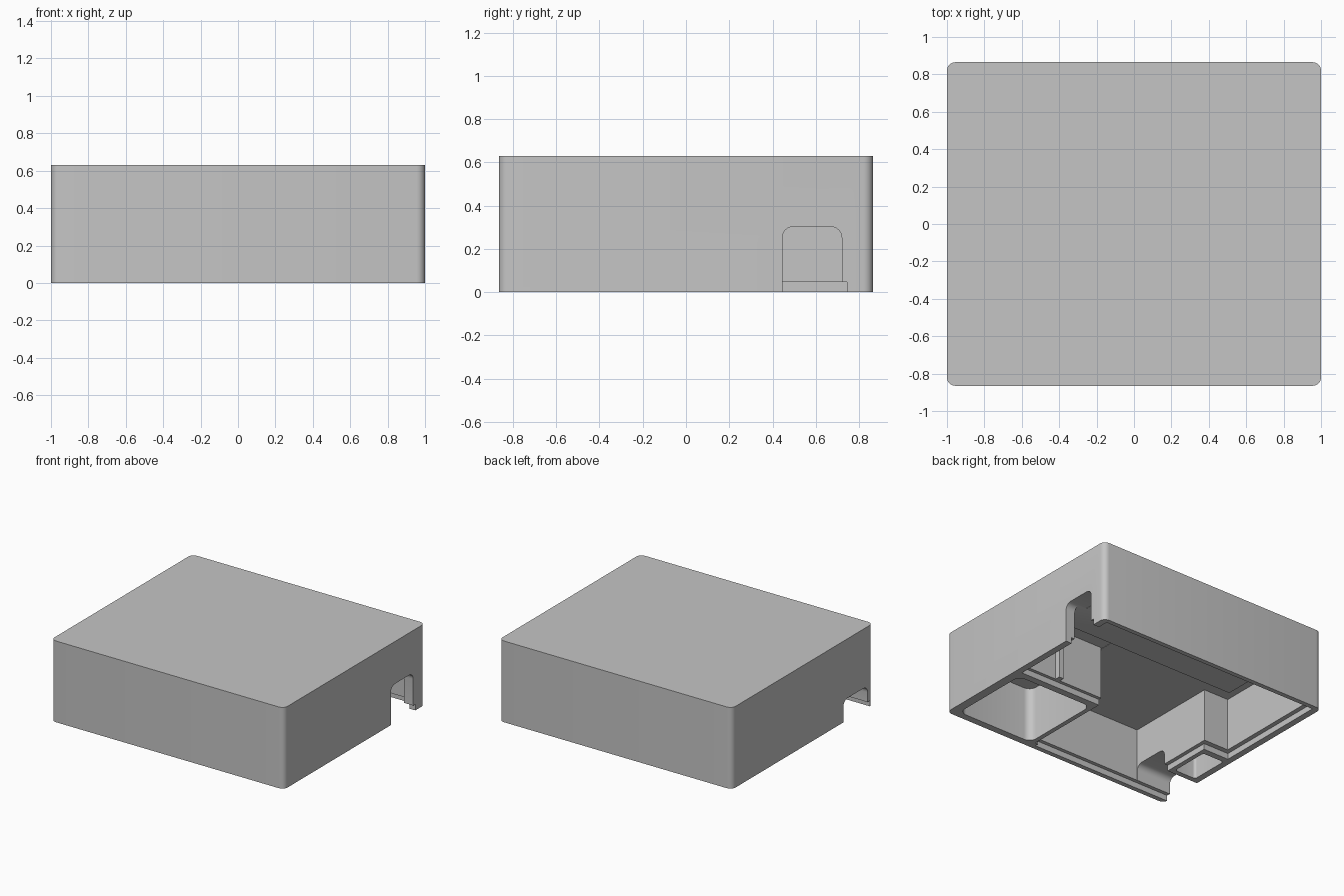
import bpy, bmesh, math

cube = bpy.data.objects.get("Cube")
if cube:
    bpy.data.objects.remove(cube, do_unlink=True)

grey = bpy.data.materials.new("mid_grey")
grey.use_nodes = True
colour = (0.56, 0.56, 0.56, 1)
grey.diffuse_color = colour
grey.node_tree.nodes["Principled BSDF"].inputs["Base Color"].default_value = colour


def block(name, xs, ys, zs, radius=0.0, axis=2):
    """Box between limits, with edges parallel to one axis rounded."""
    bm = bmesh.new()
    bmesh.ops.create_cube(bm, size=1)
    for v in bm.verts:
        for i, (lo, hi) in enumerate((xs, ys, zs)):
            v.co[i] = hi if v.co[i] > 0 else lo
    if radius:
        edges = [e for e in bm.edges
                 if abs((e.verts[0].co - e.verts[1].co).normalized()[axis]) > 0.9]
        bmesh.ops.bevel(bm, geom=edges, offset=radius, segments=6,
                        profile=0.5, affect='EDGES')
    bmesh.ops.recalc_face_normals(bm, faces=bm.faces)
    mesh = bpy.data.meshes.new(name)
    bm.to_mesh(mesh)
    bm.free()
    mesh.materials.append(grey)
    obj = bpy.data.objects.new(name, mesh)
    bpy.context.collection.objects.link(obj)
    return obj


def cut(target, *args):
    """Subtract a block from the target."""
    cutter = block("cutter", *args)
    cutter.hide_render = True
    mod = target.modifiers.new("cut", 'BOOLEAN')
    mod.operation = 'DIFFERENCE'
    mod.solver = 'EXACT'
    mod.object = cutter
    bpy.context.view_layer.update()
    bpy.context.view_layer.objects.active = target
    bpy.ops.object.modifier_apply(modifier=mod.name)
    bpy.data.objects.remove(cutter, do_unlink=True)


LOW = -0.1
housing = block("housing", (-1, 1), (-0.865, 0.865), (0, 0.63), 0.045)

# Open interior around the bosses, with a lower ceiling over the cable channel
cut(housing, (-0.70, 0.24), (-0.80, 0.225), (LOW, 0.455))
cut(housing, (-0.915, -0.69), (-0.06, 0.80), (LOW, 0.456))
cut(housing, (0.23, 0.92), (-0.075, 0.226), (LOW, 0.457))
cut(housing, (-0.71, 0.921), (0.21, 0.801), (LOW, 0.30))

# Closed pockets in the bosses
cut(housing, (0.275, 0.93), (-0.81, -0.155), (LOW, 0.42), 0.06)
cut(housing, (-0.95, -0.765), (-0.46, -0.15), (LOW, 0.40), 0.02)

# Cable openings through both side walls, open at the bottom
cut(housing, (0.85, 1.1), (0.445, 0.72), (LOW, 0.302), 0.05, 0)
cut(housing, (-1.1, -0.68), (-0.798, -0.50), (LOW, 0.17), 0.05, 0)

# Shallow seat for the cover, running out through both openings
cut(housing, (-0.73, 0.215), (-0.828, 0.30), (LOW, 0.045))
cut(housing, (-0.95, 0.949), (-0.10, 0.829), (LOW, 0.046))
cut(housing, (0.85, 1.1), (0.446, 0.745), (LOW, 0.047))
cut(housing, (-1.1, -0.70), (-0.827, -0.501), (LOW, 0.044))

# Small rib on the pocket wall
block("pocket_rib", (0.62, 0.66), (-0.09, -0.035), (0.046, 0.456))

# Smooth the rounded corners, keep the other edges sharp
bpy.context.view_layer.update()
bpy.ops.object.select_all(action='DESELECT')
housing.select_set(True)
bpy.context.view_layer.objects.active = housing
bpy.ops.object.shade_smooth_by_angle(angle=math.radians(30))
